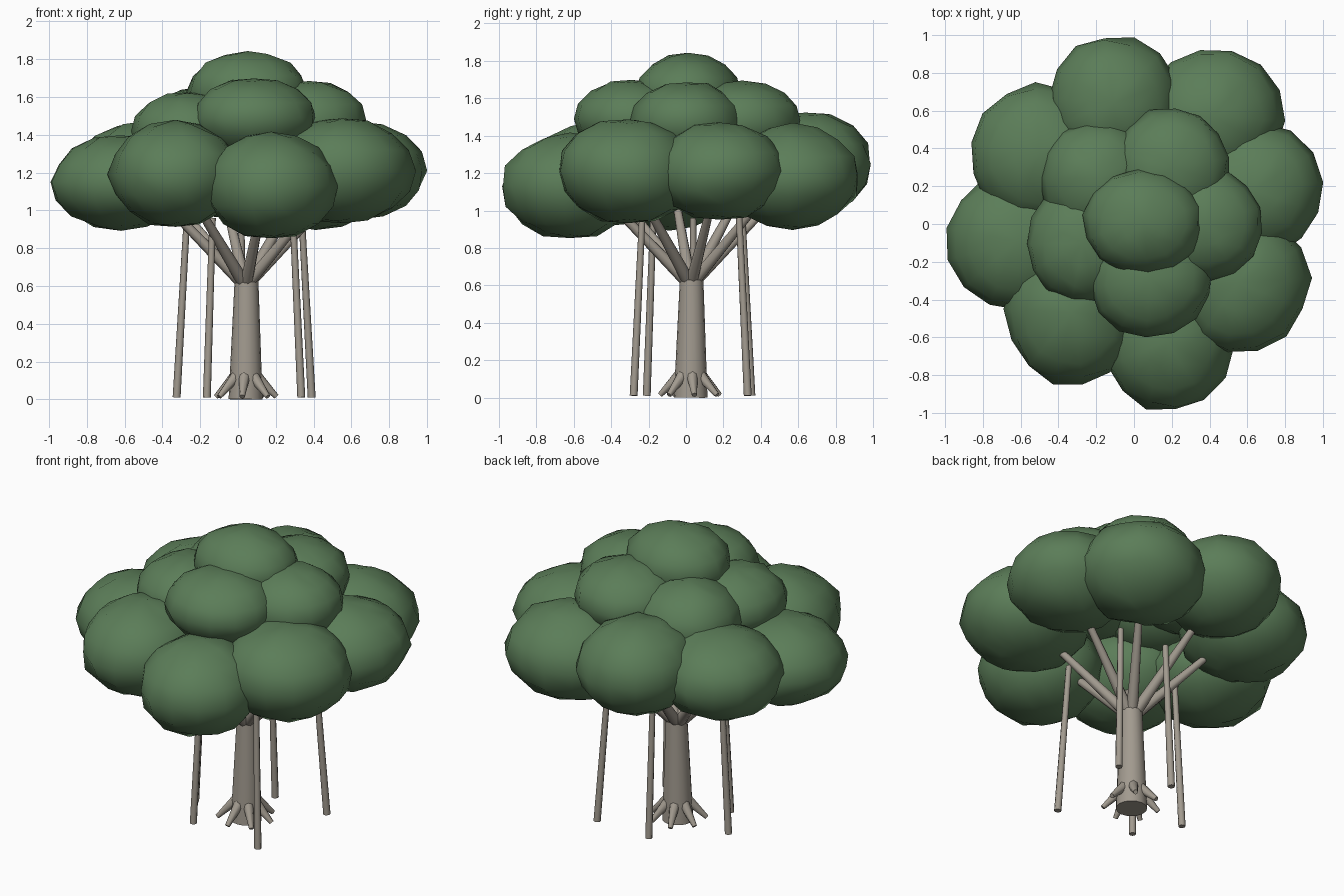
import bpy, bmesh, math, random
from mathutils import Vector

if "Cube" in bpy.data.objects:
    bpy.data.objects.remove(bpy.data.objects["Cube"])

random.seed(4)


def material(name, rgb):
    m = bpy.data.materials.new(name)
    m.diffuse_color = (*rgb, 1)
    m.use_nodes = True
    m.node_tree.nodes["Principled BSDF"].inputs["Base Color"].default_value = m.diffuse_color
    return m


LEAF = material("leaf green", (0.105, 0.205, 0.098))
BARK = material("grey bark", (0.36, 0.325, 0.275))


def finish(name, bm, mat, angle):
    bmesh.ops.recalc_face_normals(bm, faces=bm.faces)
    me = bpy.data.meshes.new(name)
    bm.to_mesh(me)
    bm.free()
    me.materials.append(mat)
    ob = bpy.data.objects.new(name, me)
    bpy.context.collection.objects.link(ob)
    bpy.ops.object.select_all(action='DESELECT')
    ob.select_set(True)
    bpy.context.view_layer.objects.active = ob
    bpy.ops.object.shade_smooth_by_angle(angle=math.radians(angle))
    return ob


def limb(name, a, b, r1, r2, sides=8):
    """Tapered cylinder from a to b."""
    a, b = Vector(a), Vector(b)
    bm = bmesh.new()
    bmesh.ops.create_cone(bm, cap_ends=True, segments=sides,
                          radius1=r1, radius2=r2, depth=(b - a).length)
    turn = (b - a).to_track_quat('Z', 'Y').to_matrix()
    for v in bm.verts:
        v.co = turn @ v.co + (a + b) / 2
    return finish(name, bm, BARK, 50)


def clump(name, x, y, z, rx, ry, rz):
    """Slightly lumpy squashed ball of leaves."""
    bm = bmesh.new()
    bmesh.ops.create_uvsphere(bm, u_segments=14, v_segments=8, radius=1)
    spin = random.uniform(0, math.tau)
    c, s = math.cos(spin), math.sin(spin)
    for v in bm.verts:
        k = random.uniform(0.97, 1.035)
        px, py = v.co.x * c - v.co.y * s, v.co.x * s + v.co.y * c
        v.co = (x + rx * px * k, y + ry * py * k, z + rz * v.co.z * k)
    return finish(name, bm, LEAF, 80)


CX, CY = 0.04, 0.025

# Trunk
limb("trunk", (CX, CY, 0), (CX + 0.005, CY + 0.005, 0.63), 0.090, 0.063, 16)

# Root flares around the trunk base
for i in range(7):
    t = math.radians(-96 + i * 360 / 7)
    c, s = math.cos(t), math.sin(t)
    limb(f"root_flare_{i + 1}", (CX + 0.06 * c, CY + 0.06 * s, 0.12),
         (CX + 0.165 * c, CY + 0.165 * s, 0.014), 0.031, 0.014)

# Foliage clumps: outer ring, middle ring, crown
outer = [(-0.11, 0.64, 1.25, 0.35, 0.355, 0.28), (0.41, 0.57, 1.18, 0.38, 0.36, 0.28),
         (0.63, 0.18, 1.21, 0.365, 0.36, 0.26), (0.55, -0.31, 1.21, 0.38, 0.38, 0.28),
         (0.175, -0.62, 1.13, 0.35, 0.37, 0.28), (-0.33, -0.47, 1.19, 0.35, 0.385, 0.28),
         (-0.62, -0.09, 1.15, 0.37, 0.37, 0.25), (-0.50, 0.37, 1.21, 0.37, 0.375, 0.26)]
middle = [(0.20, 0.30, 1.48, 0.31, 0.32, 0.21), (-0.19, 0.24, 1.42, 0.31, 0.31, 0.23),
          (-0.27, -0.10, 1.42, 0.30, 0.32, 0.21), (0.085, -0.29, 1.49, 0.33, 0.31, 0.21),
          (0.38, 0.00, 1.48, 0.30, 0.30, 0.21)]
for i, c in enumerate(outer):
    clump(f"outer_foliage_{i + 1}", *c)
for i, c in enumerate(middle):
    clump(f"middle_foliage_{i + 1}", *c)
clump("crown_foliage", 0.05, 0.01, 1.63, 0.32, 0.28, 0.21)

# Branches fanning out towards the outer clumps
for i, (x, y, *_) in enumerate(outer):
    d = Vector((x - CX, y - CY, 0)).normalized()
    limb(f"branch_{i + 1}", (CX + 0.025 * d.x, CY + 0.025 * d.y, 0.625),
         (CX + 0.43 * d.x, CY + 0.43 * d.y, 1.03), 0.034, 0.021)

# Hanging roots, leaning in towards the canopy
hanging = [(0.39, 0.33), (0.335, -0.28), (-0.165, -0.21), (-0.325, 0.04), (0.015, 0.35)]
for i, (x, y) in enumerate(hanging):
    limb(f"hanging_root_{i + 1}", (x, y, 0.01),
         (CX + (x - CX) * 0.85, CY + (y - CY) * 0.85, 0.96), 0.021, 0.017)
